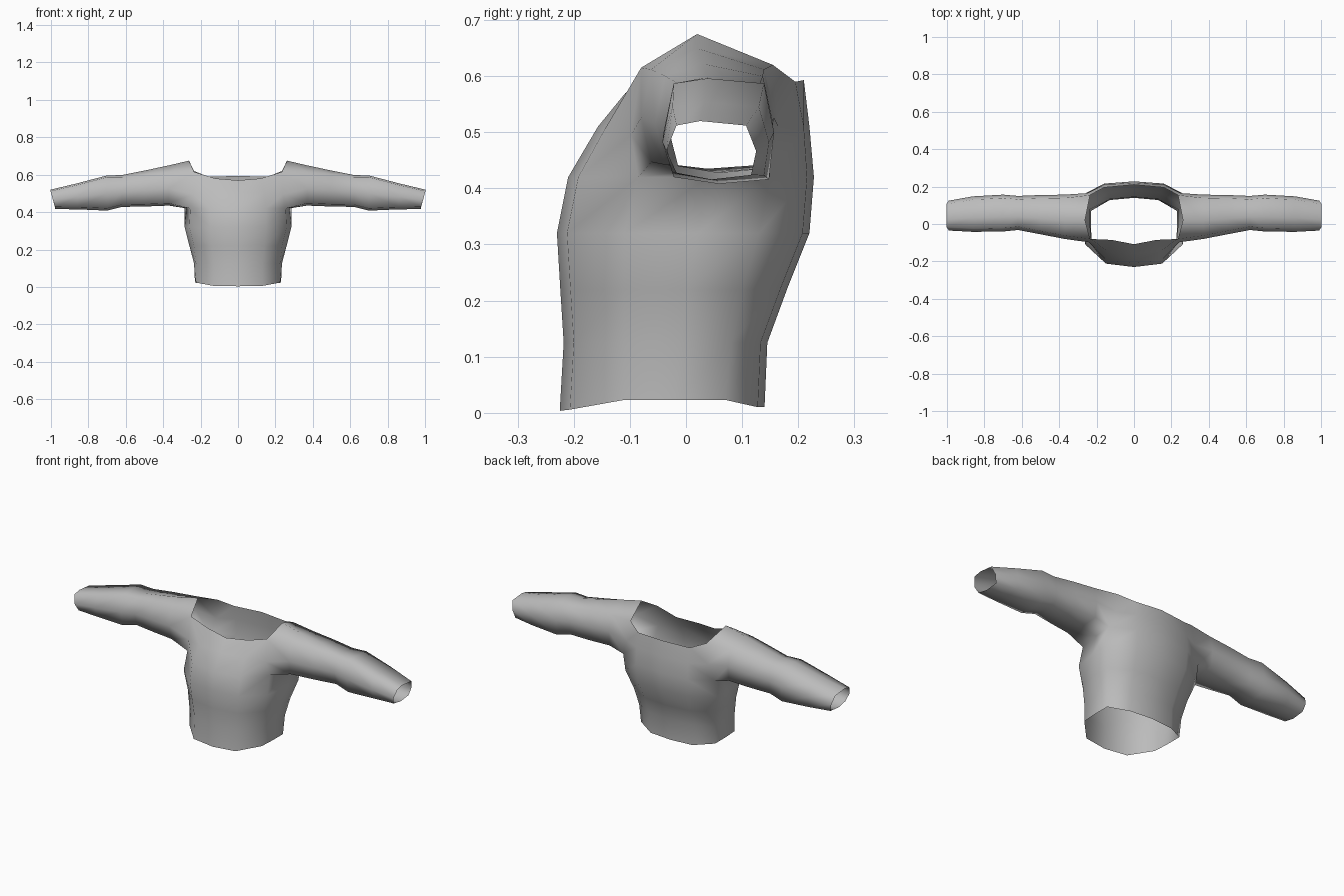
import bpy, bmesh

if "Cube" in bpy.data.objects:
    bpy.data.objects.remove(bpy.data.objects["Cube"])

fabric = bpy.data.materials.new("grey fabric")
fabric.diffuse_color = (0.5, 0.5, 0.5, 1)
fabric.use_nodes = True
fabric.node_tree.nodes["Principled BSDF"].inputs["Base Color"].default_value = fabric.diffuse_color

bm = bmesh.new()


def verts(points):
    return [bm.verts.new(p) for p in points]


def bridge(a, b, closed=False):
    n = len(a)
    for i in range(n if closed else n - 1):
        j = (i + 1) % n
        bm.faces.new((a[i], a[j], b[j], b[i]))


# Torso: half rings from front centre round the side to back centre
# z, front y, front x, side front (x, y), side (x, y), side back (x, y), back x, back y
torso = [
    (0.01, -0.225, 0.13, (0.225, -0.11), (0.23, -0.02), (0.23, 0.07), 0.13, 0.14),
    (0.125, -0.218, 0.13, (0.225, -0.11), (0.235, -0.01), (0.235, 0.08), 0.13, 0.145),
    (0.22, -0.224, 0.14, (0.235, -0.11), (0.26, 0.0), (0.255, 0.10), 0.14, 0.18),
    (0.32, -0.230, 0.15, (0.26, -0.11), (0.285, 0.02), (0.285, 0.13), 0.155, 0.22),
    (0.42, -0.210, 0.15, (0.255, -0.085), (0.275, 0.04), (0.285, 0.15), 0.16, 0.228),
]
rings = []
for k, (z, yf, xf, sf, s, sb, xb, yb) in enumerate(torso):
    lift = 0.013 if k == 0 else 0
    rings.append(verts([
        (0, yf, z - lift / 2), (xf, yf + 0.018, z - lift / 3),
        (*sf, z + lift), (*s, z + lift), (*sb, z + lift),
        (xb, yb - 0.012, z), (0, yb, z)]))
for a, b in zip(rings, rings[1:]):
    bridge(a, b)

# Chest and upper back panels, up to the neckline
chest = rings[-1]
front_mid = verts([(0, -0.157, 0.51), (0.14, -0.145, 0.505), (0.24, -0.098, 0.495)])
front_neck = verts([(0, -0.108, 0.57), (0.12, -0.085, 0.58), (0.235, -0.08, 0.615)])
back_mid = verts([(0.25, 0.165, 0.51), (0.16, 0.21, 0.51), (0, 0.22, 0.51)])
back_neck = verts([(0.235, 0.155, 0.62), (0.16, 0.195, 0.59), (0, 0.21, 0.593)])
bridge(chest[:3], front_mid)
bridge(front_mid, front_neck)
bridge(chest[4:], back_mid)
bridge(back_mid, back_neck)

# Sleeve: rings run from the armhole to the open cuff
shoulder = verts([(0.262, 0.02, 0.675)])[0]
ring = [front_neck[2], front_mid[2], chest[2], chest[3], chest[4],
        back_mid[0], back_neck[0], shoulder]
# x, front y, back y, shoulder z, crown rise, bottom z, cuff slant
sleeve = [
    (0.37, -0.08, 0.157, 0.617, 0.033, 0.435, 0),
    (0.50, -0.055, 0.155, 0.605, 0.017, 0.43, 0),
    (0.62, -0.032, 0.15, 0.592, 0.006, 0.428, 0),
    (0.70, -0.040, 0.157, 0.592, 0.004, 0.408, 0),
    (0.86, -0.042, 0.148, 0.550, 0.004, 0.415, 0),
    (0.99, -0.035, 0.125, 0.517, 0.003, 0.416, 0.012),
]
for x, yf, yb, zt, rise, zb, slant in sleeve:
    ym, zm = (yf + yb) / 2, (zt + zb) / 2
    inset = 0.018
    nxt = verts([
        (x + slant, yf + inset, zt - 0.005), (x, yf, zm),
        (x - slant, yf + inset, zb + 0.012), (x - slant, ym, zb),
        (x - slant, yb - inset / 2, zb + 0.008), (x, yb, zm),
        (x + slant, yb - inset, zt - 0.005), (x + slant, ym - 0.02, zt + rise)])
    bridge(ring, nxt, closed=True)
    ring = nxt

bmesh.ops.recalc_face_normals(bm, faces=bm.faces)
# Make sure the chest faces forward
bm.normal_update()
if chest[0].link_faces[0].normal.y > 0:
    bmesh.ops.reverse_faces(bm, faces=bm.faces)
for f in bm.faces:
    f.smooth = True

mesh = bpy.data.meshes.new("shirt")
bm.to_mesh(mesh)
bm.free()
mesh.materials.append(fabric)
shirt = bpy.data.objects.new("shirt", mesh)
bpy.context.collection.objects.link(shirt)

# Left half
mirror = shirt.modifiers.new("left half", 'MIRROR')
mirror.use_clip = True
mirror.merge_threshold = 0.001
